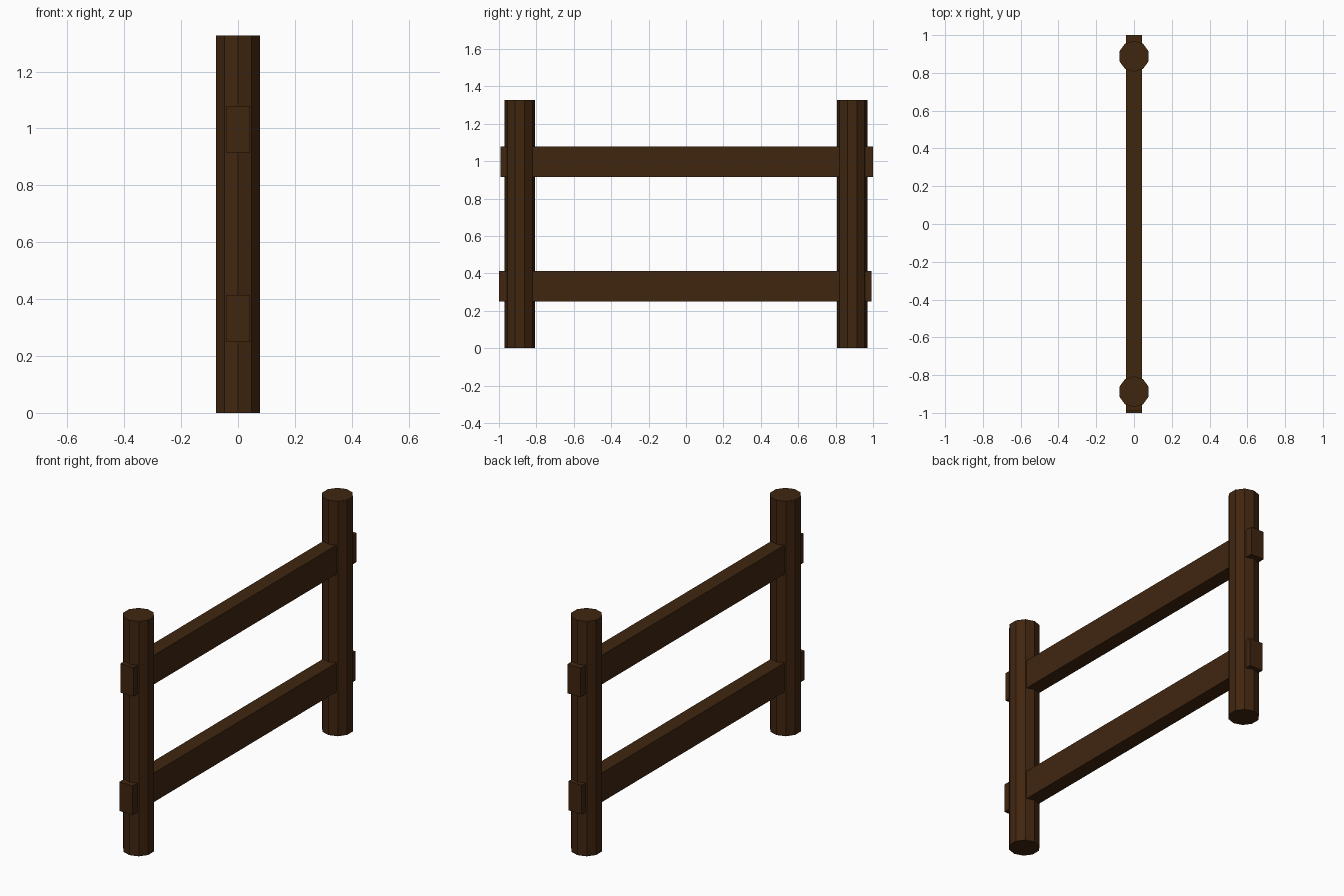
import bpy

if "Cube" in bpy.data.objects:
    bpy.data.objects.remove(bpy.data.objects["Cube"])

wood = bpy.data.materials.new("dark_wood")
wood.diffuse_color = (0.051, 0.019, 0.005, 1)
wood.use_nodes = True
wood.node_tree.nodes["Principled BSDF"].inputs["Base Color"].default_value = wood.diffuse_color

POST_R, POST_H, POST_Y = 0.082, 1.327, 0.888
RAIL_W, RAIL_H, RAIL_L = 0.084, 0.164, 1.991


def finish(name):
    obj = bpy.context.object
    obj.name = name
    obj.data.materials.append(wood)
    return obj


# ten-sided upright posts
for name, side in (("front_post", -1), ("back_post", 1)):
    bpy.ops.mesh.primitive_cylinder_add(
        vertices=10, radius=POST_R, depth=POST_H,
        location=(0, side * POST_Y, POST_H / 2))
    finish(name)

# square-cut rails through the posts, slightly staggered along y
for name, y, z in (("lower_rail", -0.0045, 0.332), ("upper_rail", 0.0045, 0.997)):
    bpy.ops.mesh.primitive_cube_add(size=1, location=(0, y, z))
    bpy.context.object.dimensions = (RAIL_W, RAIL_L, RAIL_H)
    bpy.ops.object.transform_apply(location=False, rotation=False, scale=True)
    finish(name)
